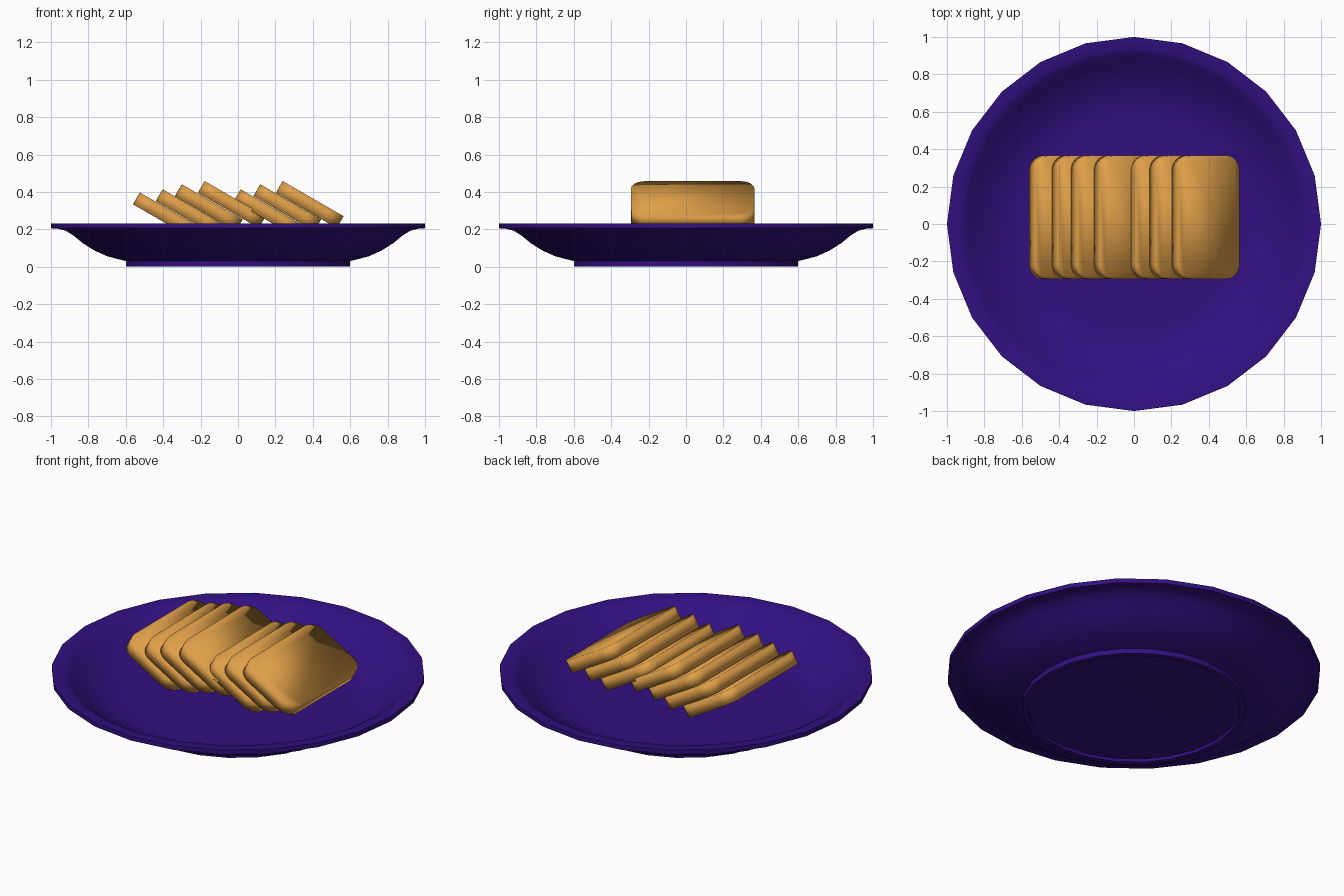
import bpy, bmesh, math
from mathutils import Vector, Matrix

if "Cube" in bpy.data.objects:
    bpy.data.objects.remove(bpy.data.objects["Cube"])


def material(name, rgb):
    m = bpy.data.materials.new(name)
    m.diffuse_color = (*rgb, 1.0)
    m.use_nodes = True
    m.node_tree.nodes["Principled BSDF"].inputs["Base Color"].default_value = m.diffuse_color
    return m


purple = material("plate purple", (0.032, 0.005, 0.22))
toast = material("toasted bread", (0.74, 0.35, 0.066))


def finish(bm, name, mat):
    bmesh.ops.recalc_face_normals(bm, faces=bm.faces)
    for f in bm.faces:
        f.smooth = True
    me = bpy.data.meshes.new(name)
    bm.to_mesh(me)
    bm.free()
    me.materials.append(mat)
    ob = bpy.data.objects.new(name, me)
    bpy.context.collection.objects.link(ob)
    return ob


# Plate: a (radius, height) profile turned through 24 sides
profile = [
    (0, 0.024), (0.24, 0.024), (0.28, 0.018), (0.57, 0.018), (0.57, 0), (0.6, 0),
    (0.6, 0.03), (0.7, 0.056), (0.77, 0.088), (0.83, 0.126), (0.88, 0.167),
    (0.92, 0.192), (0.96, 0.203), (1, 0.206), (1, 0.232), (0.94, 0.232),
    (0.91, 0.214), (0.87, 0.18), (0.82, 0.142), (0.75, 0.1), (0.68, 0.073),
    (0.62, 0.061), (0.56, 0.06), (0, 0.06),
]
bm = bmesh.new()
verts = [bm.verts.new((r, 0, z)) for r, z in profile]
edges = [bm.edges.new(p) for p in zip(verts, verts[1:])]
bmesh.ops.spin(bm, geom=verts + edges, cent=(0, 0, 0), axis=(0, 0, 1),
               angle=math.tau, steps=24)
bmesh.ops.remove_doubles(bm, verts=bm.verts, dist=0.0005)
plate = finish(bm, "plate", purple)
bpy.context.view_layer.objects.active = plate
plate.select_set(True)
bpy.ops.object.shade_smooth_by_angle(angle=math.radians(32))
plate.select_set(False)

# Bread slices: rounded slabs tilted 30 degrees and overlapping
LENGTH, WIDTH, THICK, RADIUS, Y_MID = 0.376, 0.66, 0.073, 0.08, 0.036


def bread_slice(name, x, z):
    """x, z is the raised upper edge of the slice as seen from the front."""
    bm = bmesh.new()
    ring = []
    for i, (sx, sy) in enumerate([(1, 1), (-1, 1), (-1, -1), (1, -1)]):
        cx = LENGTH / 2 + sx * (LENGTH / 2 - RADIUS)
        cy = sy * (WIDTH / 2 - RADIUS)
        for k in range(6):
            a = math.radians(90 * i + 18 * k)
            ring.append(bm.verts.new((cx + RADIUS * math.cos(a),
                                      cy + RADIUS * math.sin(a), 0)))
    top = bm.faces.new(ring)
    low = bmesh.ops.extrude_face_region(bm, geom=[top], use_keep_orig=True)["geom"]
    bmesh.ops.translate(bm, vec=(0, 0, -THICK),
                        verts=[v for v in low if isinstance(v, bmesh.types.BMVert)])
    bm.transform(Matrix.Translation(Vector((x, Y_MID, z)))
                 @ Matrix.Rotation(math.radians(30), 4, 'Y'))
    return finish(bm, name, toast)


tops = [(-0.525, 0.397), (-0.403, 0.414), (-0.301, 0.441), (-0.178, 0.458),
        (0.014, 0.414), (0.119, 0.441), (0.239, 0.458)]
for i, (x, z) in enumerate(tops):
    bread_slice(f"bread_slice_{i + 1}", x, z)
